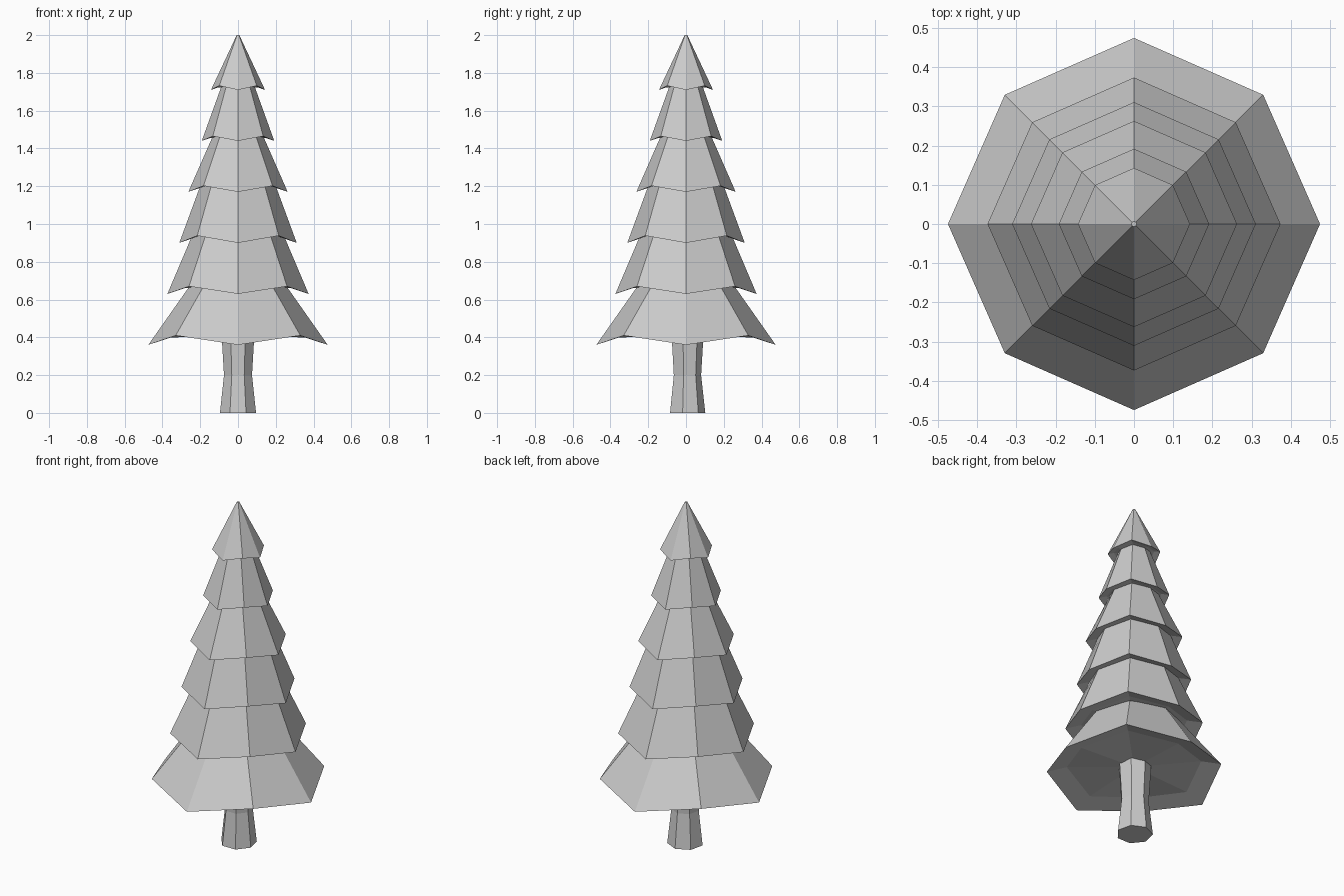
import bpy, bmesh
from math import cos, sin, pi

if "Cube" in bpy.data.objects:
    bpy.data.objects.remove(bpy.data.objects["Cube"])


def loft(name, rings, offset_y=0.0):
    """Closed flat-shaded object from a list of rings of 3D points."""
    bm = bmesh.new()
    loops = [[bm.verts.new((x, y + offset_y, z)) for x, y, z in ring] for ring in rings]
    n = len(loops[0])
    for a, b in zip(loops, loops[1:]):
        for i in range(n):
            j = (i + 1) % n
            bm.faces.new((a[i], a[j], b[j], b[i]))
    # end caps as fans around the ring centre
    for loop in (loops[0], loops[-1]):
        mid = bm.verts.new((0, offset_y, sum(v.co.z for v in loop) / n))
        for i in range(n):
            bm.faces.new((loop[i], loop[(i + 1) % n], mid))
    bmesh.ops.recalc_face_normals(bm, faces=bm.faces)
    mesh = bpy.data.meshes.new(name)
    bm.to_mesh(mesh)
    bm.free()
    obj = bpy.data.objects.new(name, mesh)
    bpy.context.collection.objects.link(obj)
    return obj


def ring(n, r, z, start=0.0, lift=0.0):
    """Ring whose odd corners are raised by lift and pulled in slightly."""
    pts = []
    for i in range(n):
        a = start + 2 * pi * i / n
        odd = i % 2
        rr = r * (0.982 if odd and lift else 1.0)
        pts.append((rr * cos(a), rr * sin(a), z + lift * odd))
    return pts


# Trunk: seven-sided, pinched at mid height
loft("trunk", [ring(7, r, z, pi / 2) for r, z in
               ((0.098, 0), (0.076, 0.2), (0.090, 0.43))], 0.004)

# Branch tiers: rim radius, rim height, corner lift, top radius, top height
tiers = [
    (0.475, 0.36, 0.050, 0.250, 0.68),
    (0.374, 0.63, 0.040, 0.238, 0.95),
    (0.311, 0.90, 0.038, 0.193, 1.22),
    (0.263, 1.17, 0.032, 0.127, 1.48),
    (0.192, 1.44, 0.025, 0.082, 1.745),
    (0.143, 1.71, 0.022, 0.007, 2.00),
]
for k, (r, z, lift, top_r, top_z) in enumerate(tiers, 1):
    loft(f"branch_tier_{k}", [
        ring(8, r * 0.77, z + 0.08 * r, lift=lift * 0.7),   # hollowed underside
        ring(8, r, z, lift=lift),                           # zigzag rim
        ring(8, top_r, top_z),                              # top
    ])
